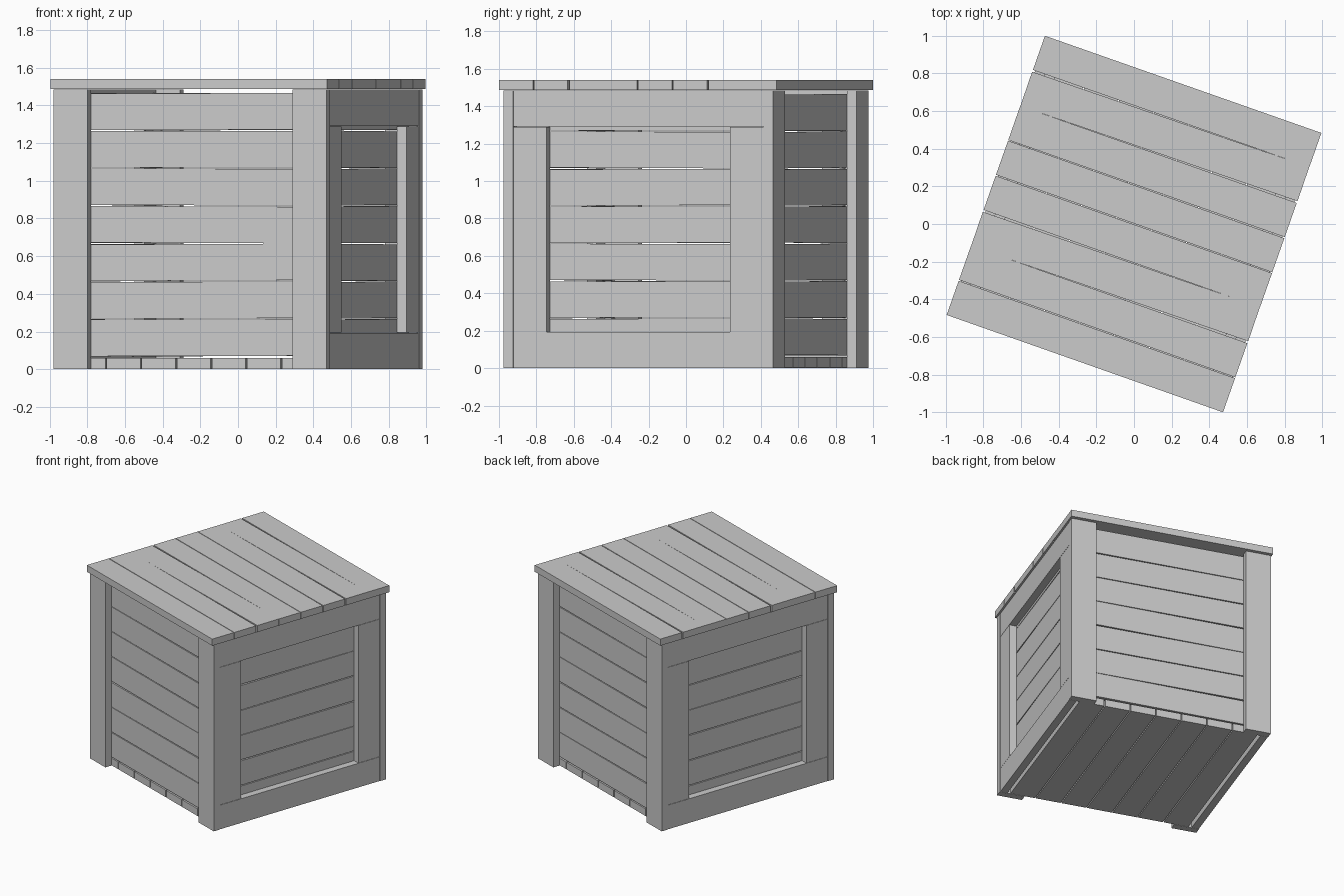
import bpy, math, random
from mathutils import Matrix

old = bpy.data.objects.get("Cube")
if old:
    bpy.data.objects.remove(old, do_unlink=True)

random.seed(4)
TURN = Matrix.Rotation(math.radians(-19.4), 4, 'Z')

grey = bpy.data.materials.new("plain_grey")
grey.use_nodes = True
COLOUR = (0.6, 0.6, 0.6, 1)
grey.diffuse_color = COLOUR
grey.node_tree.nodes["Principled BSDF"].inputs["Base Color"].default_value = COLOUR


def board(name, size, centre, tilt=0, axis='Z'):
    """One flat board, tilted slightly about its own centre, turned with the crate."""
    bpy.ops.mesh.primitive_cube_add(size=1)
    ob = bpy.context.object
    ob.name = ob.data.name = name
    ob.data.transform(TURN @ Matrix.Translation(centre)
                      @ Matrix.Rotation(tilt, 4, axis)
                      @ Matrix.Diagonal((*size, 1)))
    ob.data.materials.append(grey)


THICK = 0.055      # thickness of every board
WIDE = 0.192       # width of every board
CORE = 0.71        # half width of the slatted box
OUT = CORE + THICK / 2
IN = CORE - THICK / 2
TOP = 1.483        # top of the frames
HALF = 0.768       # half width across the corner posts

# Floor boards
for i in range(7):
    board("floor_board", (WIDE - 0.003, 2 * CORE, 0.057), ((i - 3) * 0.197, 0, 0.0305))

for s, front, side in ((-1, "front", "right"), (1, "back", "left")):
    # Horizontal wall slats, laid a little unevenly
    for i in range(7):
        z = 0.167 + 0.2 * i
        board(front + "_slat", (2 * CORE, THICK, 0.194), (0, s * IN, z),
              random.uniform(-0.005, 0.005), 'Y')
        board(side + "_slat", (THICK, 2 * (CORE - THICK), 0.194), (s * IN, 0, z),
              random.uniform(-0.005, 0.005), 'X')
    # Corner posts
    for t in (-1, 1):
        board(front + "_post", (WIDE, THICK, TOP), (t * (HALF - WIDE / 2), s * OUT, TOP / 2))
    # Side frames: two rails with uprights between them
    for z in (WIDE / 2, TOP - WIDE / 2):
        board(side + "_rail", (THICK, 2 * CORE - 0.004, WIDE), (s * OUT, 0, z))
    for t in (-1, 1):
        board(side + "_upright", (THICK, WIDE - 0.004, TOP - 2 * WIDE - 0.004),
              (s * OUT, t * (CORE - WIDE / 2), TOP / 2))

# Lid boards, two of them laid visibly askew
for i in range(8):
    tilt = 0.008 if i in (2, 6) else random.uniform(-0.001, 0.001)
    board("lid_board", (1.555, WIDE, 0.053), (0, (i - 3.5) * 0.197, 1.514), tilt)
